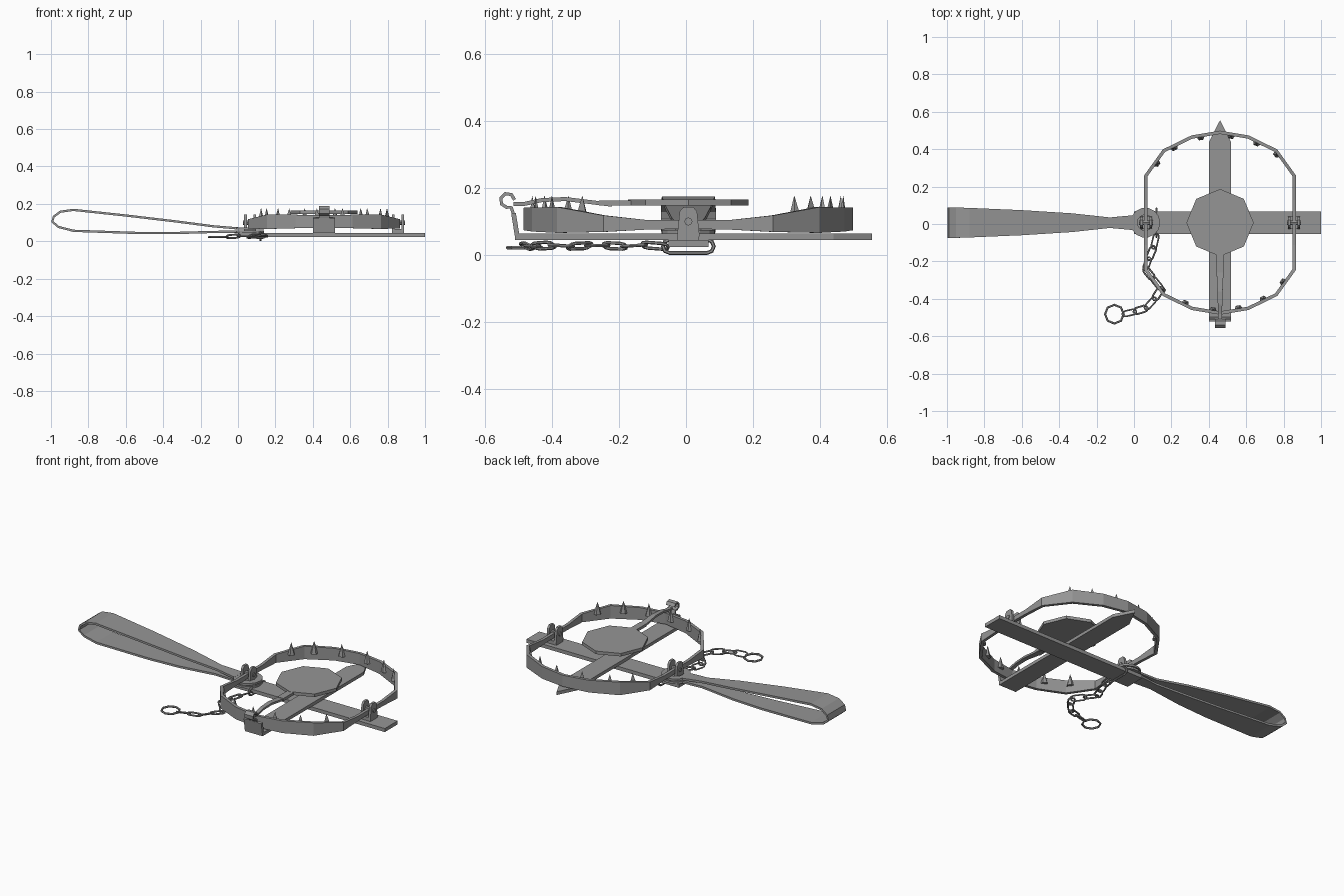
import bpy
import bmesh
from math import sin, cos, pi
from mathutils import Vector as V

cube = bpy.data.objects.get("Cube")
if cube:
    bpy.data.objects.remove(cube, do_unlink=True)

steel = bpy.data.materials.new("grey steel")
steel.use_nodes = True
GREY = (0.3, 0.3, 0.3, 1)
steel.diffuse_color = GREY
steel.node_tree.nodes["Principled BSDF"].inputs["Base Color"].default_value = GREY

CX, CY = 0.46, 0.007          # centre of the jaws
X, Y, Z = V((1, 0, 0)), V((0, 1, 0)), V((0, 0, 1))


def loft(name, rings, closed=False):
    """Skin a row of cross-sections, capping the ends unless closed."""
    bm = bmesh.new()
    rows = [[bm.verts.new(p) for p in ring] for ring in rings]
    n = len(rows[0])
    pairs = list(zip(rows, rows[1:])) + ([(rows[-1], rows[0])] if closed else [])
    for a, b in pairs:
        for i in range(n):
            j = (i + 1) % n
            bm.faces.new((a[i], a[j], b[j], b[i]))
    if not closed:
        bm.faces.new(rows[0])
        bm.faces.new(rows[-1])
    bmesh.ops.recalc_face_normals(bm, faces=bm.faces)
    mesh = bpy.data.meshes.new(name)
    bm.to_mesh(mesh)
    bm.free()
    mesh.materials.append(steel)
    obj = bpy.data.objects.new(name, mesh)
    bpy.context.collection.objects.link(obj)
    return obj


def prism(name, outline, axis, lo, hi):
    """Extrude a flat outline of points from lo to hi along an axis."""
    return loft(name, [[p + axis * lo for p in outline], [p + axis * hi for p in outline]])


def box(name, x0, x1, y0, y1, z0, z1):
    outline = [V((x0, y0, 0)), V((x1, y0, 0)), V((x1, y1, 0)), V((x0, y1, 0))]
    return prism(name, outline, Z, z0, z1)


def tangent(pts, i, closed=False):
    n = len(pts)
    if closed:
        return (pts[(i + 1) % n] - pts[i - 1]).normalized()
    return (pts[min(i + 1, n - 1)] - pts[max(i - 1, 0)]).normalized()


def ribbon(name, pts, side, widths, thick):
    """Flat strip along pts; widths are half-widths along the side direction."""
    rings = []
    for i, (p, w) in enumerate(zip(pts, widths)):
        n = tangent(pts, i).cross(side).normalized() * thick / 2
        s = side * w
        rings.append([p + s + n, p - s + n, p - s - n, p + s - n])
    return loft(name, rings)


def wire(name, pts, up, r, closed=True, sides=6):
    rings = []
    for i, p in enumerate(pts):
        n = tangent(pts, i, closed).cross(up).normalized()
        rings.append([p + r * (n * cos(2 * pi * k / sides) + up * sin(2 * pi * k / sides))
                      for k in range(sides)])
    return loft(name, rings, closed)


def oval(c, u, v, half_len, half_wid, steps=4):
    """Stadium-shaped loop around c, long along u and narrow along v."""
    pts = []
    for end in (0, 1):
        for k in range(steps + 1):
            a = pi * (k / steps - 0.5 + end)
            shift = (half_len - half_wid) * (1 - 2 * end)
            pts.append(c + u * (shift + half_wid * cos(a)) + v * half_wid * sin(a))
    return pts


# Crossed base bars, the upper one pointed at the back
box("base_bar", 0.0, 1.0, CY - 0.06, CY + 0.06, 0.024, 0.045)
w = 0.058
prism("cross_bar", [V((CX - w, -0.51, 0)), V((CX + w, -0.51, 0)), V((CX + w, 0.44, 0)),
                    V((CX, 0.555, 0)), V((CX - w, 0.44, 0))], Z, 0.045, 0.064)

# Upturned front tab of the cross bar, with a narrow curled hook
ribbon("front_tab", [V((CX, -0.503, 0.05)), V((CX, -0.515, 0.125))], X, [w, w], 0.014)
hook = [V((CX, -0.513, 0.115)), V((CX, -0.522, 0.142))]
hook += [V((CX, -0.533 + 0.021 * cos(a), 0.163 + 0.021 * sin(a)))
         for a in (-1.7, -2.6, -3.5, -4.4, -5.3, -6.2)]
ribbon("trigger_hook", hook, X, [0.028] * len(hook), 0.01)

# Pressure plate with stem, and the trigger arm reaching over the front jaw
prism("pressure_plate", [V((CX + 0.18 * sin(k * pi / 4), CY + 0.18 * cos(k * pi / 4), 0))
                         for k in range(8)], Z, 0.147, 0.165)
box("plate_stem", CX - 0.02, CX + 0.02, -0.26, -0.15, 0.147, 0.163)
arm = [V((CX, y, z)) for y, z in ((-0.22, 0.15), (-0.27, 0.156), (-0.36, 0.167),
                                  (-0.43, 0.164), (-0.48, 0.153), (-0.515, 0.152))]
ribbon("trigger_arm", arm, X, [0.018, 0.018, 0.014, 0.012, 0.011, 0.011], 0.012)

# Folded leaf spring: lower arm, rounded end, upper arm
leaf = [(0.0, 0.052, 0.04), (-0.13, 0.05, 0.028), (-0.35, 0.044, 0.05), (-0.55, 0.045, 0.063),
        (-0.88, 0.056, 0.078), (-0.96, 0.077, 0.081), (-0.993, 0.105, 0.082),
        (-0.985, 0.132, 0.082), (-0.95, 0.158, 0.081), (-0.88, 0.168, 0.079),
        (-0.6, 0.138, 0.067), (-0.33, 0.106, 0.05), (-0.13, 0.08, 0.028), (0.0, 0.069, 0.04)]
ribbon("leaf_spring", [V((x, CY, z)) for x, z, _ in leaf], Y, [p[2] for p in leaf], 0.012)
for name, z in (("lower_spring_eye", 0.051), ("upper_spring_eye", 0.068)):
    rings = []
    for k in range(14):
        d = V((cos(2 * pi * k / 14), sin(2 * pi * k / 14), 0))
        c = V((0.06, CY, z))
        rings.append([c + d * r + Z * h for r, h in
                      ((0.08, -0.006), (0.08, 0.006), (0.042, 0.006), (0.042, -0.006))])
    loft(name, rings, True)

# Two hinges, each a pair of rounded ears with a pin
for side, hx in (("right", 0.065), ("left", 0.855)):
    box(side + "_hinge_base", hx - 0.032, hx + 0.032, CY - 0.032, CY + 0.032, 0.043, 0.066)
    ear = [V((0, CY + y, z)) for y, z in ((-0.034, 0.055), (0.034, 0.055), (0.03, 0.09),
                                         (0.026, 0.13), (0.014, 0.144), (-0.014, 0.144),
                                         (-0.026, 0.13), (-0.03, 0.09))]
    for tag, dx in (("outer", -0.025), ("inner", 0.025)):
        prism(f"{side}_hinge_{tag}_ear", ear, X, hx + dx - 0.007, hx + dx + 0.007)
    pin = [V((0, CY + 0.012 * cos(k * pi / 4), 0.1 + 0.012 * sin(k * pi / 4)))
           for k in range(8)]
    prism(side + "_hinge_pin", pin, X, hx - 0.037, hx + 0.037)

# Jaws: half of the outline as (x offset, y, bottom, top), mirrored
half = [(0.397, 0.0, 0.078, 0.104), (0.397, 0.12, 0.076, 0.104), (0.397, 0.25, 0.069, 0.118),
        (0.3, 0.385, 0.066, 0.143), (0.15, 0.458, 0.07, 0.142)]
outline = ([(-a, b, c, d) for a, b, c, d in half] + [(0, 0.483, 0.074, 0.141)] + half[::-1])
teeth = {"front": (-0.315, -0.19, -0.04, 0.1, 0.235, 0.345),
         "back": (-0.345, -0.25, -0.105, 0.06, 0.2, 0.31)}
for jaw, s in (("front", -1), ("back", 1)):
    pts = [V((CX + a, CY + s * b, (c + d) / 2)) for a, b, c, d in outline]
    ribbon(jaw + "_jaw", pts, Z, [(d - c) / 2 for _, _, c, d in outline], 0.018)
    # Teeth standing against the inner face of the band
    for t, dx in enumerate(teeth[jaw]):
        x = CX + dx
        a, b = next((p, q) for p, q in zip(pts, pts[1:]) if p.x <= x < q.x and q.x - p.x > 0.01)
        m = a.lerp(b, (x - a.x) / (b.x - a.x))
        along = (b - a)
        along.z = 0
        along.normalize()
        inward = along.cross(Z) * s
        root = V((m.x, m.y, 0.105)) + inward * 0.004
        tip = V((m.x, m.y, 0.176)) + inward * 0.01
        base = [root - along * 0.022, root + along * 0.022,
                root + along * 0.012 + inward * 0.02, root - along * 0.012 + inward * 0.02]
        loft(f"{jaw}_tooth_{t + 1}", [base, [tip + (p - root) * 0.03 for p in base]])

# Chain: shackle around the base bar, alternating links, end ring
wire("chain_shackle", oval(V((0.12, CY, 0.026)), Y, Z, 0.076, 0.02), X, 0.006)
path = [V(p) for p in ((0.12, -0.06, 0.025), (0.105, -0.125, 0.03), (0.08, -0.185, 0.026),
                       (0.06, -0.24, 0.028), (0.1, -0.29, 0.028), (0.145, -0.345, 0.026),
                       (0.11, -0.4, 0.03), (0.065, -0.45, 0.026), (0.005, -0.468, 0.028),
                       (-0.055, -0.482, 0.025))]
for i, (a, b) in enumerate(zip(path, path[1:])):
    u = (b - a).normalized()
    flat = Z.cross(u).normalized()
    up = u.cross(flat)
    v, n = (flat, up) if i % 2 else ((flat + up * 0.6).normalized(), (up - flat * 0.6).normalized())
    wire(f"chain_link_{i + 1}", oval((a + b) / 2, u, v, (b - a).length / 2 + 0.008, 0.017),
         n, 0.005)
ring = [V((-0.105 + 0.05 * cos(k * pi / 4), -0.482 + 0.05 * sin(k * pi / 4), 0.022))
        for k in range(8)]
wire("chain_end_ring", ring, Z, 0.006)
